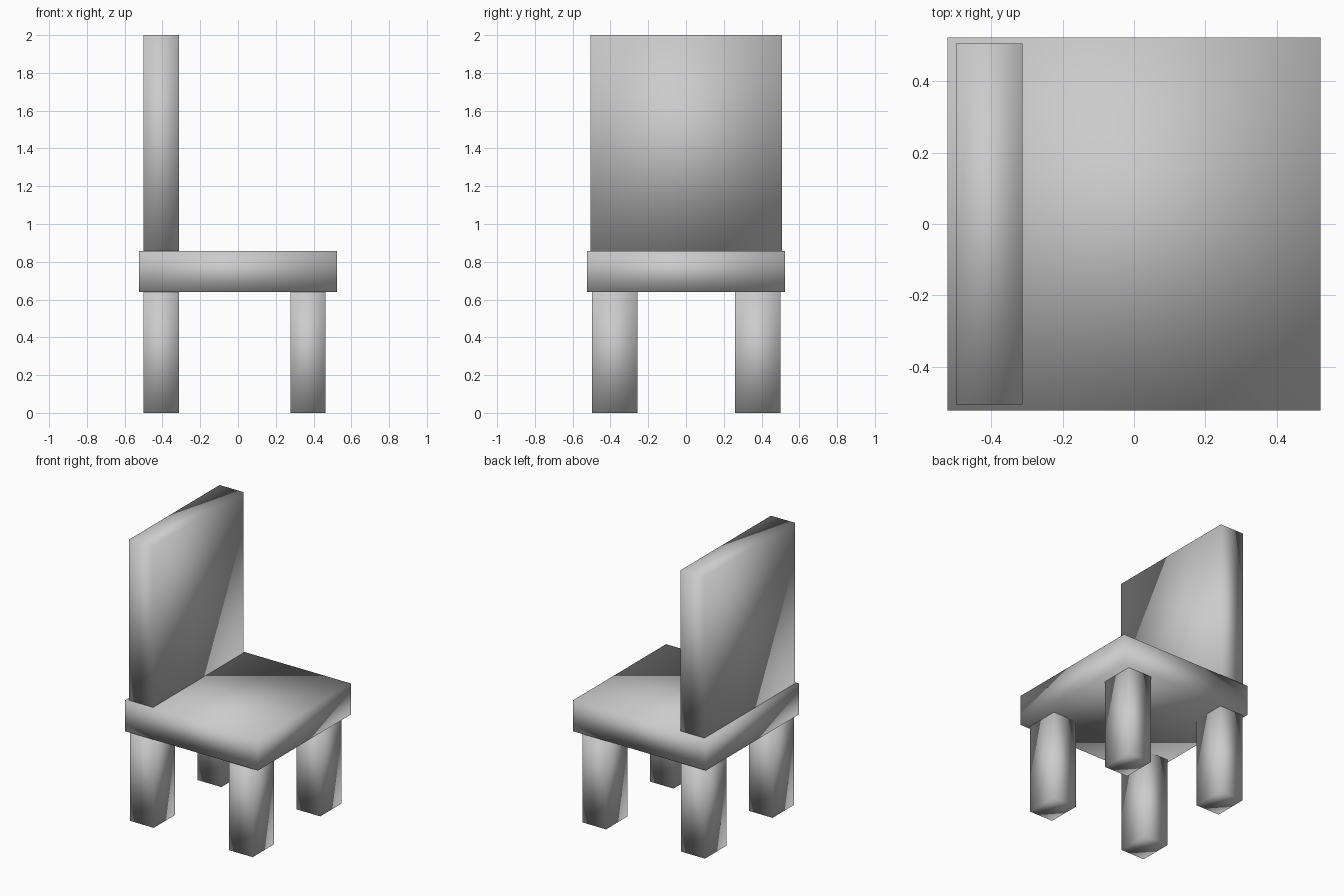
import bpy

if "Cube" in bpy.data.objects:
    bpy.data.objects.remove(bpy.data.objects["Cube"])


def box(name, x, y, z):
    """Smooth-shaded box from (min, max) ranges on each axis."""
    ranges = (x, y, z)
    bpy.ops.mesh.primitive_cube_add(size=1, location=[(a + b) / 2 for a, b in ranges])
    ob = bpy.context.object
    ob.name = name
    ob.scale = [b - a for a, b in ranges]
    bpy.ops.object.transform_apply(location=False, rotation=False, scale=True)
    bpy.ops.object.shade_smooth()
    return ob


# Seat slab
box("seat", (-0.523, 0.523), (-0.523, 0.523), (0.64, 0.858))

# Upright backrest standing on the -x edge of the seat
box("backrest", (-0.50, -0.313), (-0.506, 0.507), (0.856, 2.0))

# Four legs: backrest-side pair and open-side pair
for side, x in (("back", (-0.50, -0.313)), ("front", (0.277, 0.464))):
    for hand, y in (("right", (-0.498, -0.257)), ("left", (0.26, 0.501))):
        box(f"{side}_{hand}_leg", x, y, (0.0, 0.642))
